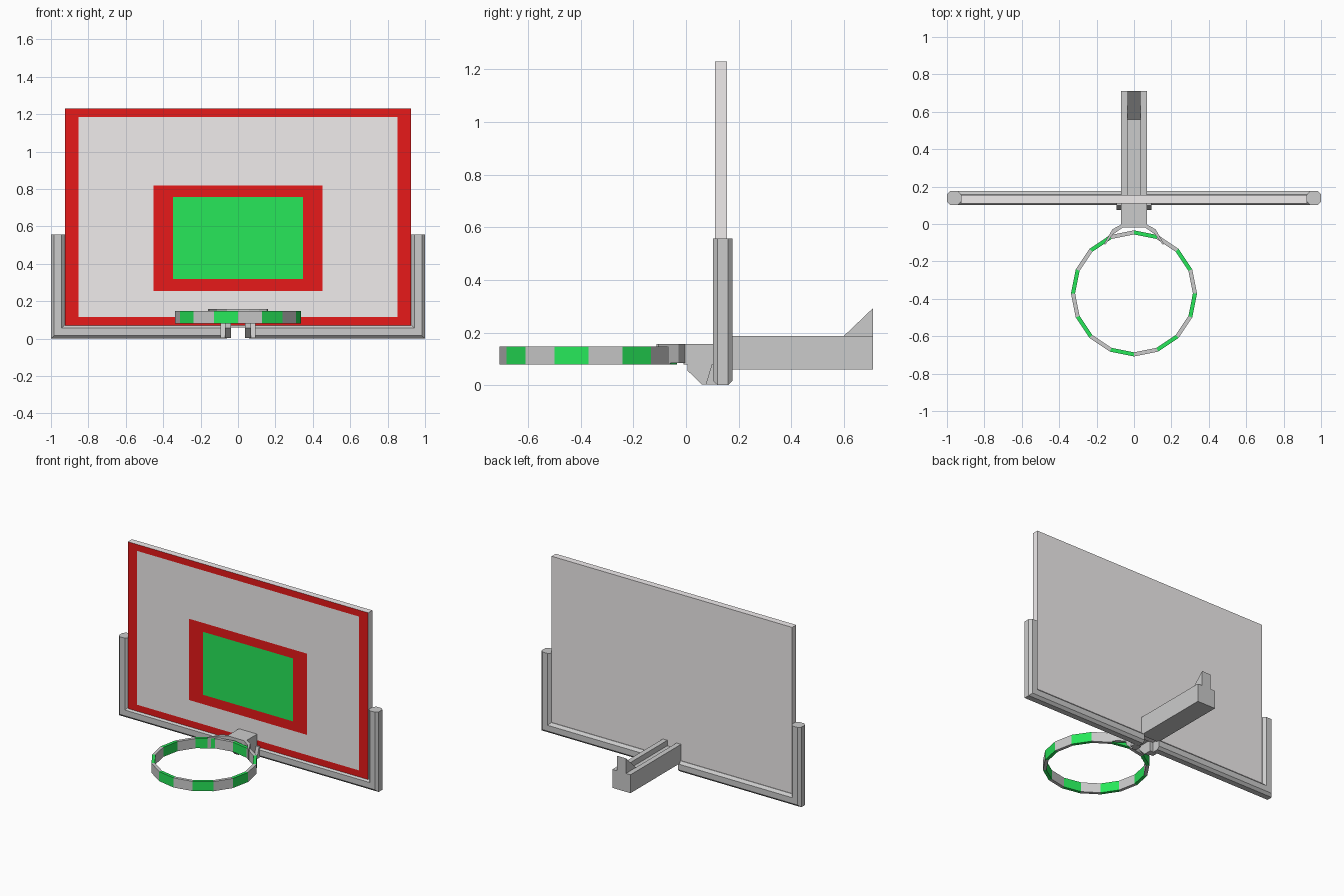
import bpy, bmesh, math
from mathutils import Vector

if "Cube" in bpy.data.objects:
    bpy.data.objects.remove(bpy.data.objects["Cube"])


def material(name, rgb):
    m = bpy.data.materials.new(name)
    m.diffuse_color = (*rgb, 1)
    m.use_nodes = True
    m.node_tree.nodes["Principled BSDF"].inputs["Base Color"].default_value = m.diffuse_color
    return m


def finish(name, bm, mats=()):
    bmesh.ops.recalc_face_normals(bm, faces=bm.faces)
    me = bpy.data.meshes.new(name)
    bm.to_mesh(me)
    bm.free()
    ob = bpy.data.objects.new(name, me)
    bpy.context.collection.objects.link(ob)
    for m in mats:
        me.materials.append(m)
    return ob


def loft(bm, loops, cap=True):
    rings = [[bm.verts.new(p) for p in lp] for lp in loops]
    n = len(rings[0])
    for a, b in zip(rings, rings[1:]):
        for i in range(n):
            j = (i + 1) % n
            bm.faces.new((a[i], a[j], b[j], b[i]))
    if cap:
        bm.faces.new(rings[0])
        bm.faces.new(rings[-1])
    return rings


def mirror(ob):
    ob.modifiers.new("mirror", 'MIRROR').use_axis[0] = True


def extrude_yz(name, pts, x0, x1):
    bm = bmesh.new()
    loft(bm, [[(x, y, z) for y, z in pts] for x in (x0, x1)])
    return finish(name, bm)


red = material("red", (0.8, 0.01, 0.01))
green = material("green", (0.02, 0.8, 0.1))
white = material("white", (0.87, 0.84, 0.845))

# Backboard: nested rectangles form the painted borders on the front face
rects = [(0.155, 0.925, 0.07, 1.23), (0.11, 0.925, 0.07, 1.23),
         (0.11, 0.853, 0.115, 1.185), (0.11, 0.453, 0.255, 0.82),
         (0.11, 0.348, 0.32, 0.758)]
bm = bmesh.new()
loft(bm, [[(-w, y, b), (w, y, b), (w, y, t), (-w, y, t)] for y, w, b, t in rects])
bm.faces.ensure_lookup_table()
for i, f in enumerate(bm.faces):
    f.material_index = 1 if 4 <= i < 8 or 12 <= i < 16 else 2 if i == 17 else 0
finish("backboard", bm, (white, red, green))

# Padded edge frame: chamfered tube swept along an L with a mitred corner
h, c = 0.037, 0.02
octagon = [(h, c), (c, h), (-c, h), (-h, c), (-h, -c), (-c, -h), (c, -h), (h, -c)]
stations = [(0.06, 0.0375, 0, 1), (0.9625, 0.0375, -1, 1), (0.9625, 0.557, -1, 0)]
bm = bmesh.new()
loft(bm, [[(x + dx * u, 0.139 + v, z + dz * u) for u, v in octagon]
          for x, z, dx, dz in stations])
mirror(finish("edge_frame", bm))

# Support arm: open channel behind the board
U = [(-0.07, 0.06), (0.07, 0.06), (0.07, 0.188), (0.035, 0.188),
     (0.035, 0.15), (-0.035, 0.15), (-0.035, 0.188), (-0.07, 0.188)]
bm = bmesh.new()
loft(bm, [[(x, y, z) for x, z in U] for y in (0.155, 0.71)])
finish("support_arm", bm)

# Upright wedge at the end of the arm
extrude_yz("arm_wedge", [(0.56, 0.15), (0.71, 0.15), (0.71, 0.293), (0.6, 0.188)],
           -0.035, 0.035)

# Bracket joining board and hoop, with gussets and wall flanges
extrude_yz("hoop_bracket", [(-0.01, 0.08), (0.112, 0.08), (0.112, 0.158), (-0.01, 0.158)],
           -0.07, 0.07)
mirror(extrude_yz("gusset", [(0.005, 0.082), (0.005, 0.057), (0.06, 0.003),
                             (0.115, 0.003), (0.115, 0.082)], 0.037, 0.07))
mirror(extrude_yz("bracket_flange", [(0.075, 0.003), (0.115, 0.003),
                                     (0.115, 0.08), (0.098, 0.08)], 0.05, 0.093))

# Collar wrapping the back of the hoop
half = [(0.06, 0.002, -0.018), (0.115, -0.028, -0.055), (0.16, -0.105, -0.112)]
path = [(-x, a, b) for x, a, b in reversed(half)] + half
bm = bmesh.new()
loft(bm, [[(x, a, 0.085), (x, a, 0.158), (x * 0.97, b, 0.158), (x * 0.97, b, 0.085)]
          for x, a, b in path])
finish("hoop_collar", bm)

# Hoop: sixteen flat segments in alternating colours
N = 16
for name, start, mats in (("hoop_grey_segments", 0, ()), ("hoop_green_segments", 1, (green,))):
    bm = bmesh.new()
    for i in range(start, N, 2):
        loops = []
        for k in (i, i + 1):
            a = 2 * math.pi * k / N
            loops.append([(r * math.cos(a), -0.371 + r * math.sin(a), z)
                          for r, z in ((0.337, 0.08), (0.337, 0.147), (0.315, 0.147), (0.315, 0.08))])
        loft(bm, loops, cap=False)
    finish(name, bm, mats)
